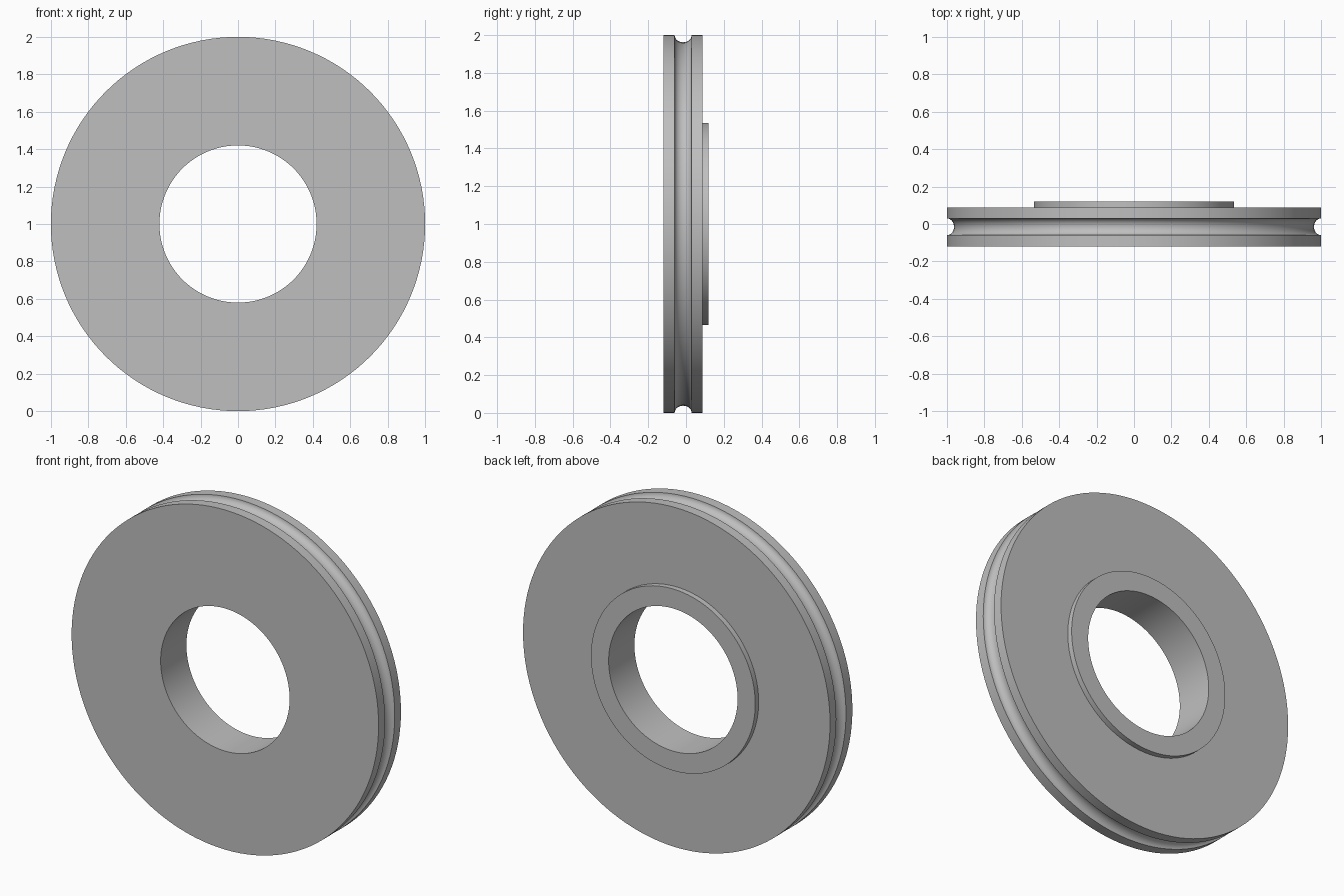
import bpy, bmesh, math

cube = bpy.data.objects.get("Cube")
if cube:
    bpy.data.objects.remove(cube, do_unlink=True)

SEGMENTS = 128
FRONT, BACK, HUB_BACK = -0.12, 0.088, 0.12
BORE, HUB, RIM = 0.42, 0.535, 1.0
GROOVE_Y, GROOVE_HALF, GROOVE_DEPTH = -0.015, 0.045, 0.038

# Plain grey metal
grey = bpy.data.materials.new("grey_metal")
grey.use_nodes = True
colour = (0.52, 0.52, 0.52, 1)
grey.diffuse_color = colour
grey.node_tree.nodes["Principled BSDF"].inputs["Base Color"].default_value = colour

# Closed cross-section as (radius, y), with a rounded groove in the rim
steps = 16
groove = [(RIM - GROOVE_DEPTH * math.sin(math.pi * i / steps),
           GROOVE_Y - GROOVE_HALF * math.cos(math.pi * i / steps))
          for i in range(steps + 1)]
profile = ([(BORE, FRONT), (RIM, FRONT)] + groove +
           [(RIM, BACK), (HUB, BACK), (HUB, HUB_BACK), (BORE, HUB_BACK)])

# Grooved wheel with raised rear hub, revolved around the y axis
bm = bmesh.new()
rings = []
for s in range(SEGMENTS):
    a = 2 * math.pi * s / SEGMENTS
    rings.append([bm.verts.new((r * math.cos(a), y, 1 + r * math.sin(a)))
                  for r, y in profile])
for s in range(SEGMENTS):
    here, there = rings[s], rings[(s + 1) % SEGMENTS]
    for i in range(len(profile)):
        j = (i + 1) % len(profile)
        bm.faces.new((here[i], here[j], there[j], there[i]))
bmesh.ops.recalc_face_normals(bm, faces=bm.faces)
mesh = bpy.data.meshes.new("grooved_wheel")
bm.to_mesh(mesh)
bm.free()
mesh.materials.append(grey)
wheel = bpy.data.objects.new("grooved_wheel", mesh)
bpy.context.collection.objects.link(wheel)

# Smooth curves with crisp edges
bpy.ops.object.select_all(action='DESELECT')
wheel.select_set(True)
bpy.context.view_layer.objects.active = wheel
bpy.ops.object.shade_smooth_by_angle(angle=math.radians(30))
